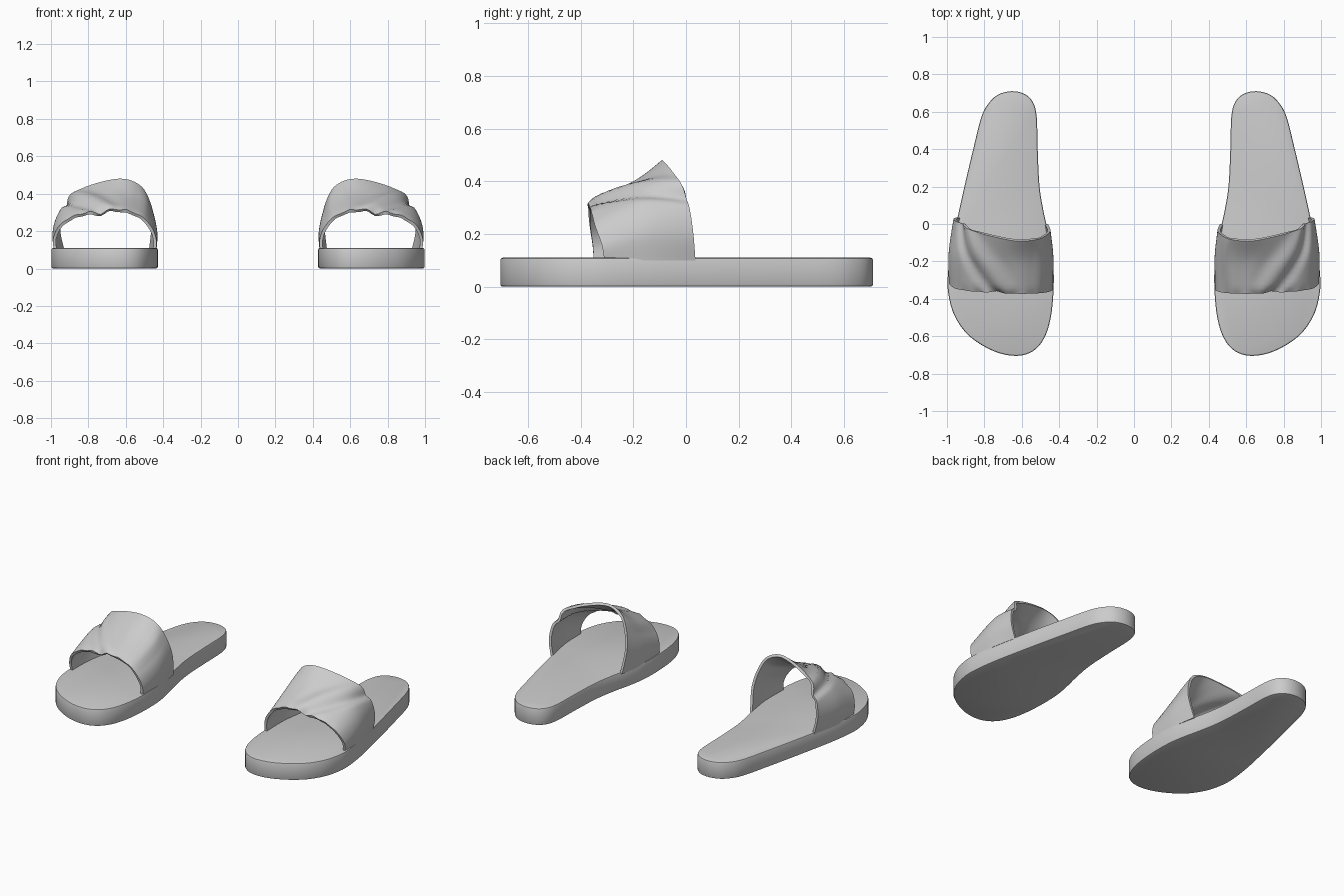
import bpy, bmesh, math
from mathutils import Vector

if "Cube" in bpy.data.objects:
    bpy.data.objects.remove(bpy.data.objects["Cube"])

grey = bpy.data.materials.new("plain grey")
grey.diffuse_color = (0.6, 0.6, 0.6, 1)
grey.use_nodes = True
grey.node_tree.nodes["Principled BSDF"].inputs["Base Color"].default_value = grey.diffuse_color


def spline(pts, t, closed=False):
    """Catmull-Rom point at t in 0..1"""
    n = len(pts)
    s = t * (n if closed else n - 1)
    i = int(s) if closed else min(int(s), n - 2)
    f = s - i
    get = (lambda k: Vector(pts[k % n])) if closed else (lambda k: Vector(pts[max(0, min(n - 1, k))]))
    a, b, c, d = (get(i + k) for k in (-1, 0, 1, 2))
    return 0.5 * (2 * b + (c - a) * f + (2 * a - 5 * b + 4 * c - d) * f**2 + (3 * b - a - 3 * c + d) * f**3)


def finish(bm, name, thickness=0.0):
    """Make the object, thicken it, mirror it to the other foot and shade it"""
    bmesh.ops.recalc_face_normals(bm, faces=bm.faces)
    me = bpy.data.meshes.new(name)
    bm.to_mesh(me)
    bm.free()
    ob = bpy.data.objects.new(name, me)
    bpy.context.collection.objects.link(ob)
    me.materials.append(grey)
    bpy.ops.object.select_all(action='DESELECT')
    ob.select_set(True)
    bpy.context.view_layer.objects.active = ob
    if thickness:
        mod = ob.modifiers.new("thickness", 'SOLIDIFY')
        mod.thickness = thickness
        mod.offset = -1
        bpy.ops.object.modifier_apply(modifier=mod.name)
    mod = ob.modifiers.new("pair", 'MIRROR')
    mod.use_mirror_merge = False
    bpy.ops.object.modifier_apply(modifier=mod.name)
    bpy.ops.object.shade_smooth_by_angle(angle=math.radians(35))
    return ob


# Sole: foot outline extruded up, with softened rims
outline = [(0.63, -0.705), (0.75, -0.68), (0.88, -0.60), (0.96, -0.49), (0.993, -0.37), (0.995, -0.27),
           (0.975, -0.12), (0.94, 0.05), (0.90, 0.23), (0.855, 0.42), (0.82, 0.56), (0.785, 0.635),
           (0.73, 0.69), (0.655, 0.71), (0.585, 0.695), (0.54, 0.65), (0.52, 0.57), (0.515, 0.40),
           (0.505, 0.20), (0.48, 0.05), (0.45, -0.08), (0.432, -0.2), (0.43, -0.35), (0.445, -0.5),
           (0.48, -0.61), (0.54, -0.68)]
bm = bmesh.new()
N = 104
base = bm.faces.new([bm.verts.new((*spline(outline, i / N, True), 0.0)) for i in range(N)])
ext = bmesh.ops.extrude_face_region(bm, geom=[base], use_keep_orig=True)
bmesh.ops.translate(bm, verts=[g for g in ext["geom"] if isinstance(g, bmesh.types.BMVert)], vec=(0, 0, 0.11))
bmesh.ops.recalc_face_normals(bm, faces=bm.faces)
rims = [e for e in bm.edges if abs(e.verts[0].co.z - e.verts[1].co.z) < 0.01]
bmesh.ops.bevel(bm, geom=rims, offset=0.009, segments=2, profile=0.5, affect='EDGES')
finish(bm, "soles")

# Strap: three arches from outer to inner side, lofted front to back
front = [(0.985, -0.31, 0.10), (0.988, -0.32, 0.16), (0.955, -0.345, 0.23), (0.88, -0.36, 0.285),
         (0.77, -0.37, 0.315), (0.64, -0.375, 0.322), (0.53, -0.372, 0.29), (0.465, -0.365, 0.225),
         (0.438, -0.355, 0.16), (0.438, -0.35, 0.10)]
middle = [(0.98, -0.14, 0.10), (0.99, -0.15, 0.20), (0.965, -0.16, 0.285), (0.91, -0.17, 0.345),
          (0.80, -0.19, 0.385), (0.64, -0.20, 0.40), (0.53, -0.20, 0.37), (0.46, -0.19, 0.29),
          (0.432, -0.18, 0.20), (0.437, -0.17, 0.10)]
back = [(0.945, 0.036, 0.10), (0.965, 0.028, 0.20), (0.95, 0.013, 0.30), (0.905, -0.01, 0.37),
        (0.82, -0.05, 0.435), (0.64, -0.09, 0.48), (0.53, -0.085, 0.45), (0.475, -0.065, 0.37),
        (0.447, -0.035, 0.25), (0.46, 0.0, 0.10)]


def tent(x, width):
    return max(0.0, 1 - abs(x) / width)


def fold(u, v):
    """Height of the creases fanning from the front centre to the outer back"""
    line = 0.47 - 0.28 * v + 0.09 * v * v
    h = 0.016 * tent(u - line, 0.05) - 0.014 * tent(u - line - 0.085, 0.06)
    h += 0.012 * tent(u - 0.55 + 0.1 * v, 0.045) * (1 - v)
    h -= 0.008 * tent(u - 0.70 - 0.03 * v, 0.06) * math.sin(math.pi * v)
    # gathered lip at the toe opening
    h += 0.012 * tent(v, 0.13) * tent(u - 0.48, 0.25) * (1 + 0.5 * math.sin(70 * u))
    return h


U, V = 72, 16


def surface(u, v):
    return spline([spline(c, u) for c in (front, middle, back)], v)


bm = bmesh.new()
grid = []
for j in range(V + 1):
    row = []
    for i in range(U + 1):
        u, v = i / U, j / V
        e = 0.004
        du = surface(min(1, u + e), v) - surface(max(0, u - e), v)
        dv = surface(u, min(1, v + e)) - surface(u, max(0, v - e))
        row.append(bm.verts.new(surface(u, v) + dv.cross(du).normalized() * -fold(u, v)))
    grid.append(row)
for j in range(V):
    for i in range(U):
        bm.faces.new((grid[j][i], grid[j][i + 1], grid[j + 1][i + 1], grid[j + 1][i]))
bm.normal_update()
# Keep the outside of the arch facing up
crown = grid[V // 2][U // 2]
if crown.normal.z < 0:
    bmesh.ops.reverse_faces(bm, faces=bm.faces)
finish(bm, "straps", 0.016)
